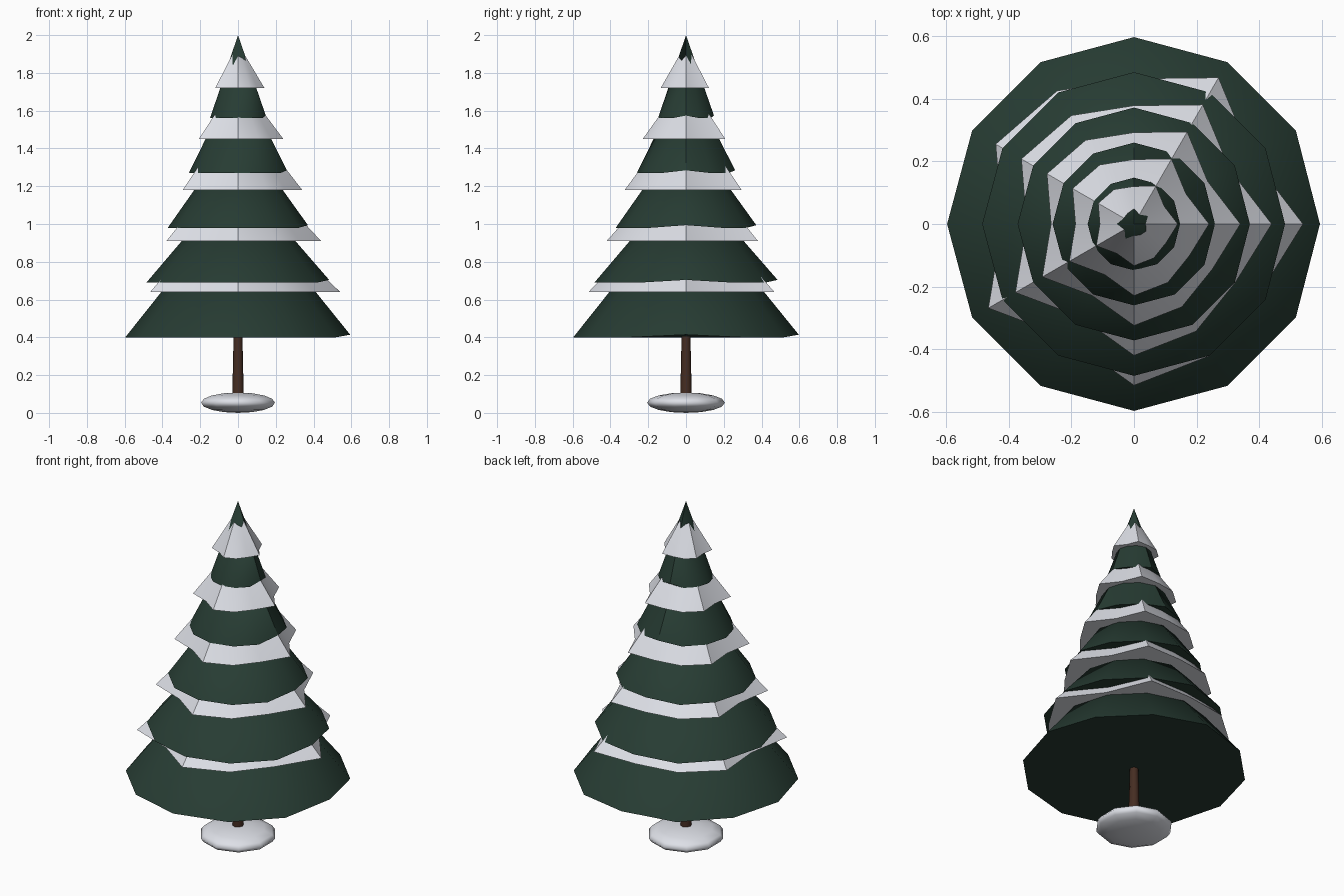
import bpy, bmesh, math

if "Cube" in bpy.data.objects:
    bpy.data.objects.remove(bpy.data.objects["Cube"])

def material(name, rgb):
    m = bpy.data.materials.new(name)
    m.diffuse_color = (*rgb, 1)
    m.use_nodes = True
    m.node_tree.nodes["Principled BSDF"].inputs["Base Color"].default_value = m.diffuse_color
    return m

GREEN = material("dark_green", (0.02, 0.045, 0.033))
SNOW = material("snow_white", (0.80, 0.82, 0.88))
BROWN = material("bark_brown", (0.06, 0.026, 0.016))

def finish(name, bm, mat, angle=30):
    bmesh.ops.recalc_face_normals(bm, faces=bm.faces)
    me = bpy.data.meshes.new(name)
    bm.to_mesh(me)
    bm.free()
    me.materials.append(mat)
    ob = bpy.data.objects.new(name, me)
    bpy.context.collection.objects.link(ob)
    bpy.ops.object.select_all(action='DESELECT')
    ob.select_set(True)
    bpy.context.view_layer.objects.active = ob
    bpy.ops.object.shade_smooth_by_angle(angle=math.radians(angle))
    return ob

def cone(name, radius, z, apex, mat, factors, lifts):
    """Closed cone whose rim vertices vary in radius and height."""
    bm = bmesh.new()
    rim = []
    for i, (f, dz) in enumerate(zip(factors, lifts)):
        a = math.tau * i / len(factors)
        rim.append(bm.verts.new((radius * f * math.cos(a), radius * f * math.sin(a), z + dz)))
    tip = bm.verts.new((0, 0, apex))
    for i, v in enumerate(rim):
        bm.faces.new((v, rim[(i + 1) % len(rim)], tip))
    bm.faces.new(rim[::-1])
    return finish(name, bm, mat)

# Branch tiers: nearly regular, with two slightly raised rim points
even = [0.995] + [1] * 11
lift = [0.014, 0, 0, 0.014] + [0] * 8
tiers = [(0.597, 1.15), (0.485, 1.26), (0.372, 1.51), (0.26, 1.80), (0.148, 2.0)]
for i, (r, apex) in enumerate(tiers):
    cone(f"branch_tier_{i + 1}", r, 0.40 + 0.29 * i, apex, GREEN, even, lift)

# Snow layers: irregular rim shared by every layer
ragged = [1, .80, 1, .86, .91, .945, .78, .995, .78, .955, .90, .85]
for i, apex in enumerate([1.18, 1.38, 1.62, 1.77, 1.955]):
    cone(f"snow_layer_{i + 1}", 0.54 - 0.10 * i, 0.64 + 0.27 * i, apex, SNOW, ragged, [0] * 12)

# Trunk
bm = bmesh.new()
bmesh.ops.create_cone(bm, cap_ends=True, segments=8, radius1=0.032, radius2=0.022, depth=0.45)
bmesh.ops.translate(bm, verts=bm.verts, vec=(0, 0, 0.245))
finish("trunk", bm, BROWN, 50)

# Snow mound at the foot
bm = bmesh.new()
bmesh.ops.create_uvsphere(bm, u_segments=10, v_segments=8, radius=1)
bmesh.ops.scale(bm, verts=bm.verts, vec=(0.206, 0.206, 0.054))
bmesh.ops.translate(bm, verts=bm.verts, vec=(0, 0, 0.054))
finish("snow_mound", bm, SNOW, 180)
